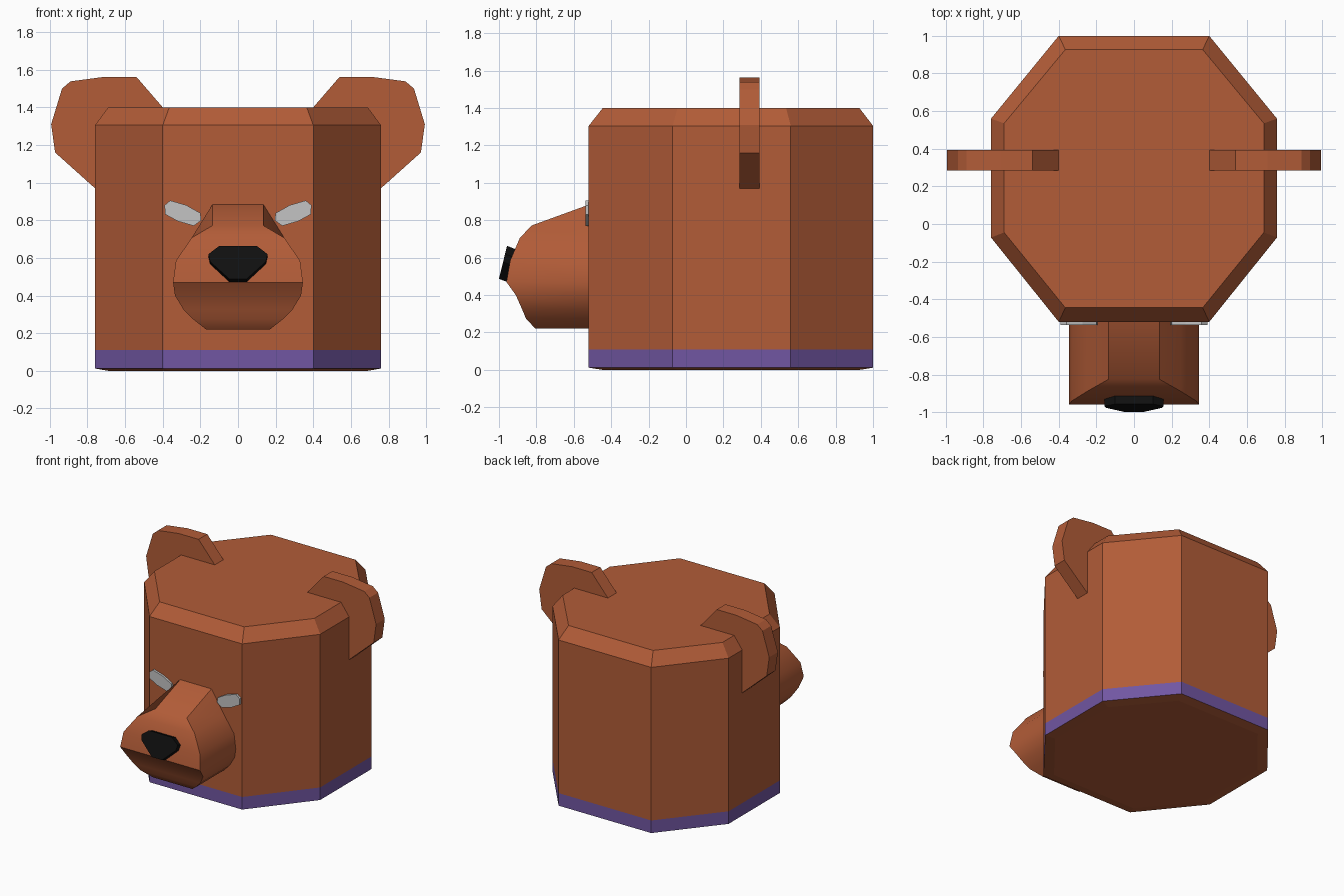
import bpy, bmesh, math

if "Cube" in bpy.data.objects:
    bpy.data.objects.remove(bpy.data.objects["Cube"])


def material(name, color):
    m = bpy.data.materials.new(name)
    m.diffuse_color = (*color, 1)
    m.use_nodes = True
    m.node_tree.nodes["Principled BSDF"].inputs["Base Color"].default_value = m.diffuse_color
    return m


BROWN = material("brown fur", (0.445, 0.107, 0.039))
PURPLE = material("purple collar", (0.165, 0.093, 0.36))
BLACK = material("black nose", (0.005, 0.005, 0.005))
GREY = material("light grey", (0.55, 0.55, 0.55))


def finish(name, bm, *mats):
    bmesh.ops.recalc_face_normals(bm, faces=bm.faces[:])
    me = bpy.data.meshes.new(name)
    bm.to_mesh(me)
    bm.free()
    for m in mats:
        me.materials.append(m)
    ob = bpy.data.objects.new(name, me)
    bpy.context.collection.objects.link(ob)
    return ob


def loft(name, rings, *mats):
    """Skin a list of equal-length point rings and cap both ends."""
    bm = bmesh.new()
    vs = [[bm.verts.new(p) for p in r] for r in rings]
    for a, b in zip(vs, vs[1:]):
        for i in range(len(a)):
            j = (i + 1) % len(a)
            bm.faces.new((a[i], a[j], b[j], b[i]))
    bm.faces.new(vs[0])
    bm.faces.new(vs[-1])
    return finish(name, bm, *mats)


def octagon(z, inset):
    # corner positions of the full and the chamfered outline
    xf, xs, y0, y1, y2, y3 = ((0.365, 0.69, -0.445, -0.045, 0.535, 0.927) if inset
                              else (0.40, 0.76, -0.52, -0.072, 0.56, 1.0))
    half = [(xf, y0), (xs, y1), (xs, y2), (xf, y3)]
    return [(x, y, z) for x, y in half] + [(-x, y, z) for x, y in reversed(half)]


# Head: chamfered eight-sided block with a collar band near the bottom
head = loft("head", [octagon(z, c) for z, c in
                     ((0, True), (0.012, False), (0.11, False), (1.305, False), (1.40, True))],
            BROWN, PURPLE)
for p in head.data.polygons:
    if 0.012 < p.center.z < 0.11:
        p.material_index = 1

# Ears and eyes: flat plates mirrored left and right
EAR = [(0.40, 1.40), (0.54, 1.562), (0.71, 1.562), (0.89, 1.538), (0.935, 1.50),
       (0.993, 1.31), (0.972, 1.16), (0.76, 0.97)]
EYE = [(0.20, 0.838), (0.275, 0.88), (0.36, 0.905), (0.39, 0.88), (0.388, 0.832),
       (0.32, 0.795), (0.235, 0.77), (0.195, 0.80)]
for side, s in (("right", 1), ("left", -1)):
    loft(side + "_ear", [[(s * x, y, z) for x, z in EAR] for y in (0.285, 0.392)], BROWN)
    loft(side + "_eye", [[(s * x, y, z) for x, z in EYE] for y in (-0.51, -0.537)], GREY)

# Snout: half width, back height, front height, front y at each level
LEVELS = [(0.135, 0.885, 0.772, -0.825), (0.247, 0.706, 0.706, -0.888),
          (0.33, 0.585, 0.585, -0.94), (0.345, 0.47, 0.47, -0.96),
          (0.335, 0.40, 0.40, -0.91), (0.29, 0.326, 0.326, -0.877),
          (0.24, 0.275, 0.275, -0.856), (0.17, 0.22, 0.22, -0.805)]
snout = loft("snout", [[(-w, -0.515, zb), (-w, yf, zf), (w, yf, zf), (w, -0.515, zb)]
                       for w, zb, zf, yf in LEVELS], BROWN)
bpy.context.view_layer.objects.active = snout
snout.select_set(True)
bpy.ops.object.shade_smooth_by_angle(angle=math.radians(32))

# Nose: tilted plate following the front of the snout
half = [(0.045, 0.472), (0.148, 0.565), (0.157, 0.605), (0.10, 0.648)]
outline = half + [(-x, z) for x, z in reversed(half)]


def nose_ring(dy, dz):
    return [(x, -0.963 + (z - 0.472) * 0.245 + dy, z + dz) for x, z in outline]


loft("nose", [nose_ring(0.01, -0.003), nose_ring(-0.037, 0.015)], BLACK)
